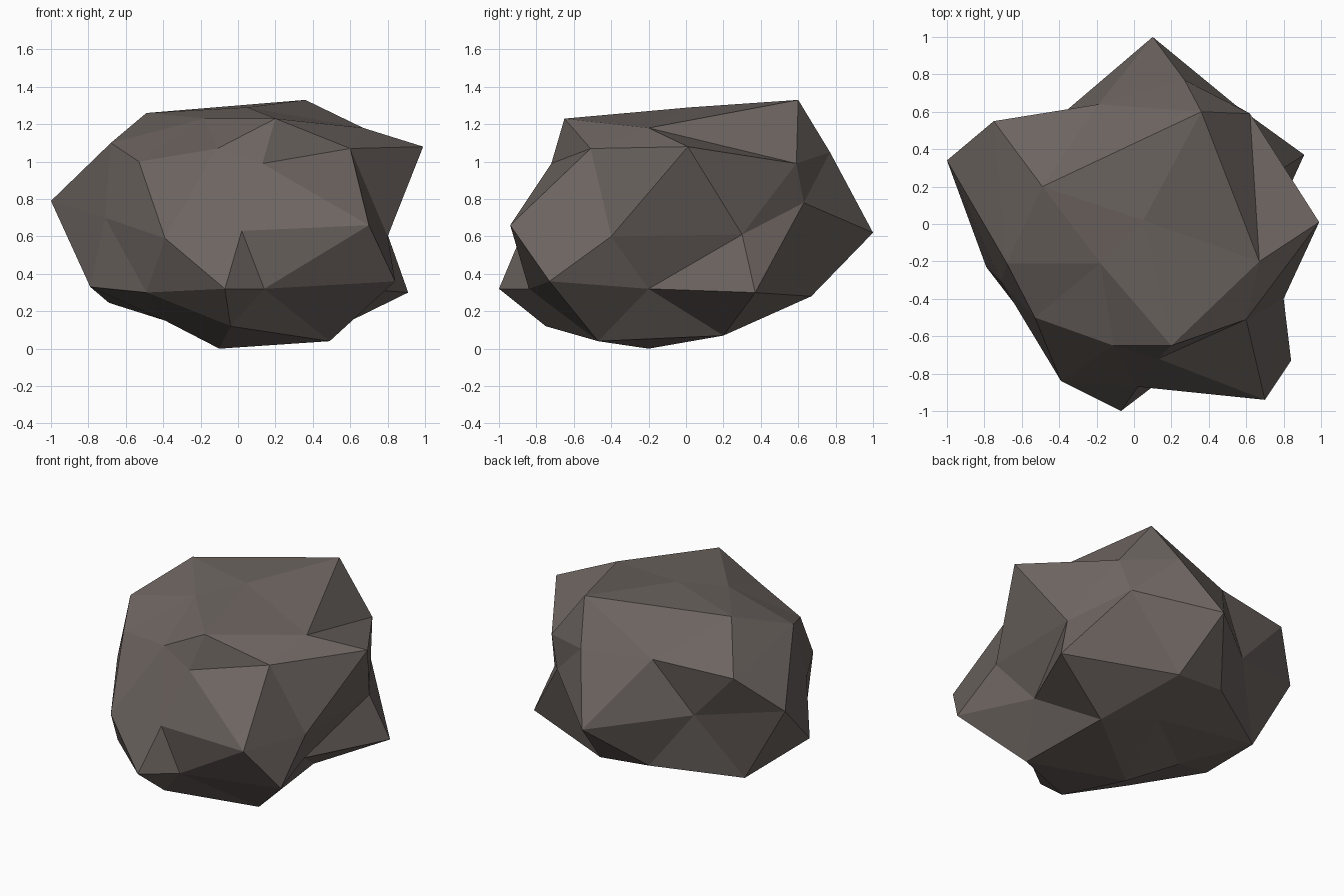
import bpy, bmesh, math

# Rock: a 42-point icosphere whose rings are pushed into an irregular boulder.
# Each ring runs counter-clockwise from the +x direction, listed bottom to top.
RINGS = [
    [(-.10, -.20, 0)],
    [(.44, .20, .07), (.08, .33, .15), (-.39, -.02, .15), (-.04, -.75, .12), (.49, -.47, .04)],
    [(.65, -.20, .32), (.91, .37, .30), (.19, .67, .28), (-.17, .65, .31), (-.69, .34, .245),
     (-.79, -.23, .33), (-.49, -.62, .30), (-.07, -1, .32), (.14, -.84, .32), (.84, -.73, .36)],
    [(.80, .30, .61), (.55, .63, .78), (.10, 1, .62), (-.44, .54, .69), (-1, .34, .79),
     (-.71, -.31, .70), (-.39, -.84, .59), (.02, -.87, .63), (.70, -.94, .66), (.80, -.40, .60)],
    [(.99, .01, 1.08), (.62, .59, .99), (.27, .77, 1.05), (-.19, .64, 1.05), (-.75, .55, 1.03),
     (-.68, -.21, 1.10), (-.53, -.50, 1.0), (-.11, -.65, 1.07), (.13, -.72, .99), (.60, -.51, 1.07)],
    [(.67, -.20, 1.18), (.36, .60, 1.33), (-.49, .20, 1.26), (-.18, -.21, 1.23), (.20, -.65, 1.23)],
    [(.05, .02, 1.29)],
]
LEVELS = [-.95, -.7, -.2, .2, .7, .95]   # heights that separate the rings


def ring_of(v):
    return sum(v.co.z > level for level in LEVELS)


def angle_of(v):
    return (math.atan2(v.co.y, v.co.x) + .01) % math.tau


bm = bmesh.new()
bmesh.ops.create_icosphere(bm, subdivisions=2, radius=1)
groups = [[] for _ in RINGS]
for v in bm.verts:
    groups[ring_of(v)].append(v)
for group, targets in zip(groups, RINGS):
    group.sort(key=angle_of)
    for v, co in zip(group, targets):
        v.co = co
bmesh.ops.recalc_face_normals(bm, faces=bm.faces[:])

mesh = bpy.data.meshes.new("rock")
bm.to_mesh(mesh)
bm.free()

# Single warm grey stone colour, flat faces
stone = bpy.data.materials.new("warm grey stone")
stone.diffuse_color = (.150, .127, .117, 1)
mesh.materials.append(stone)
rock = bpy.data.objects.new("rock", mesh)
bpy.context.collection.objects.link(rock)
